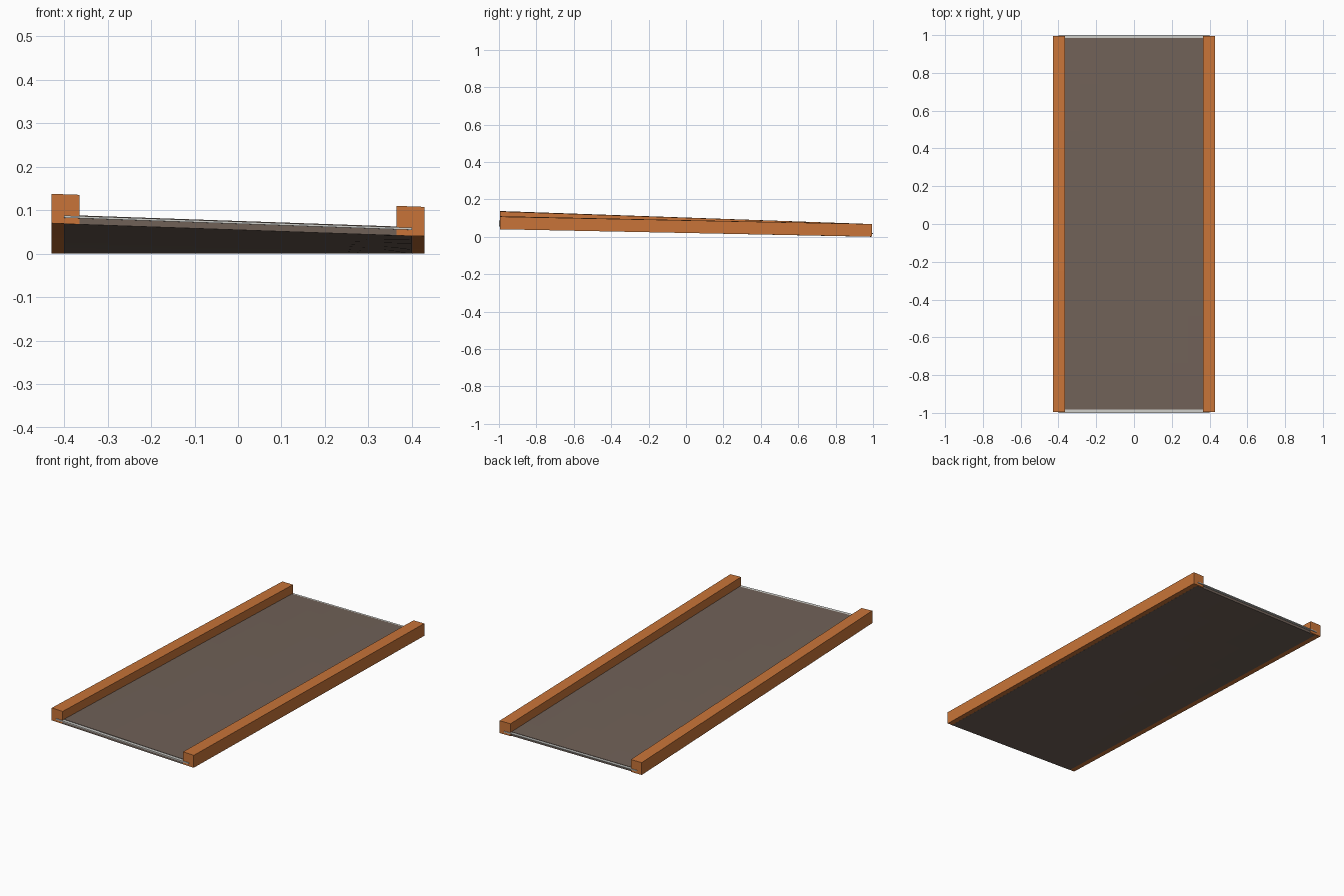
import bpy
import bmesh
from mathutils import Vector

cube = bpy.data.objects.get("Cube")
if cube:
    bpy.data.objects.remove(cube, do_unlink=True)


def make_material(name, rgb):
    mat = bpy.data.materials.new(name)
    mat.use_nodes = True
    color = (*rgb, 1.0)
    mat.diffuse_color = color
    mat.node_tree.nodes["Principled BSDF"].inputs["Base Color"].default_value = color
    return mat


ORANGE = make_material("orange rail", (0.58, 0.175, 0.04))
BROWN = make_material("grey brown deck", (0.163, 0.12, 0.097))
PALE = make_material("pale sheet", (0.62, 0.62, 0.59))


def lift(x, y):
    """Height of the twisted ramp: level at the back, raised more at the front left-hand edge."""
    return (1 - y) / 2 * (0.055 - 0.035 * x)


def ramp_slab(name, low, high, mat, cuts_x=0, cuts_y=0):
    """Box between two corners, sliced and then bent to follow the ramp."""
    low, high = Vector(low), Vector(high)
    size, mid = high - low, (low + high) / 2
    bm = bmesh.new()
    bmesh.ops.create_cube(bm, size=1)
    for v in bm.verts:
        v.co = Vector(a * b for a, b in zip(v.co, size)) + mid
    for axis, cuts in ((0, cuts_x), (1, cuts_y)):
        normal = Vector((0, 0, 0))
        normal[axis] = 1
        for i in range(cuts):
            point = low + size * ((i + 1) / (cuts + 1))
            bmesh.ops.bisect_plane(bm, geom=bm.verts[:] + bm.edges[:] + bm.faces[:],
                                   plane_co=point, plane_no=normal)
    for v in bm.verts:
        v.co.z += lift(v.co.x, v.co.y)
    mesh = bpy.data.meshes.new(name)
    bm.to_mesh(mesh)
    bm.free()
    mesh.materials.append(mat)
    obj = bpy.data.objects.new(name, mesh)
    bpy.context.collection.objects.link(obj)
    return obj


# Side rails
ramp_slab("left_rail", (0.364, -0.995, 0.0005), (0.429, 0.995, 0.068), ORANGE, cuts_y=7)
ramp_slab("right_rail", (-0.429, -0.995, 0.0005), (-0.364, 0.995, 0.068), ORANGE, cuts_y=7)

# Deck in layers: base board, pale sheet showing at both ends, top cover
ramp_slab("base_board", (-0.4, -0.995, 0), (0.4, 0.988, 0.014), BROWN, 7, 15)
ramp_slab("pale_sheet", (-0.4, -1, 0.014), (0.4, 1, 0.019), PALE, 7, 15)
ramp_slab("deck_cover", (-0.38, -0.982, 0.019), (0.38, 0.986, 0.021), BROWN, 7, 15)
